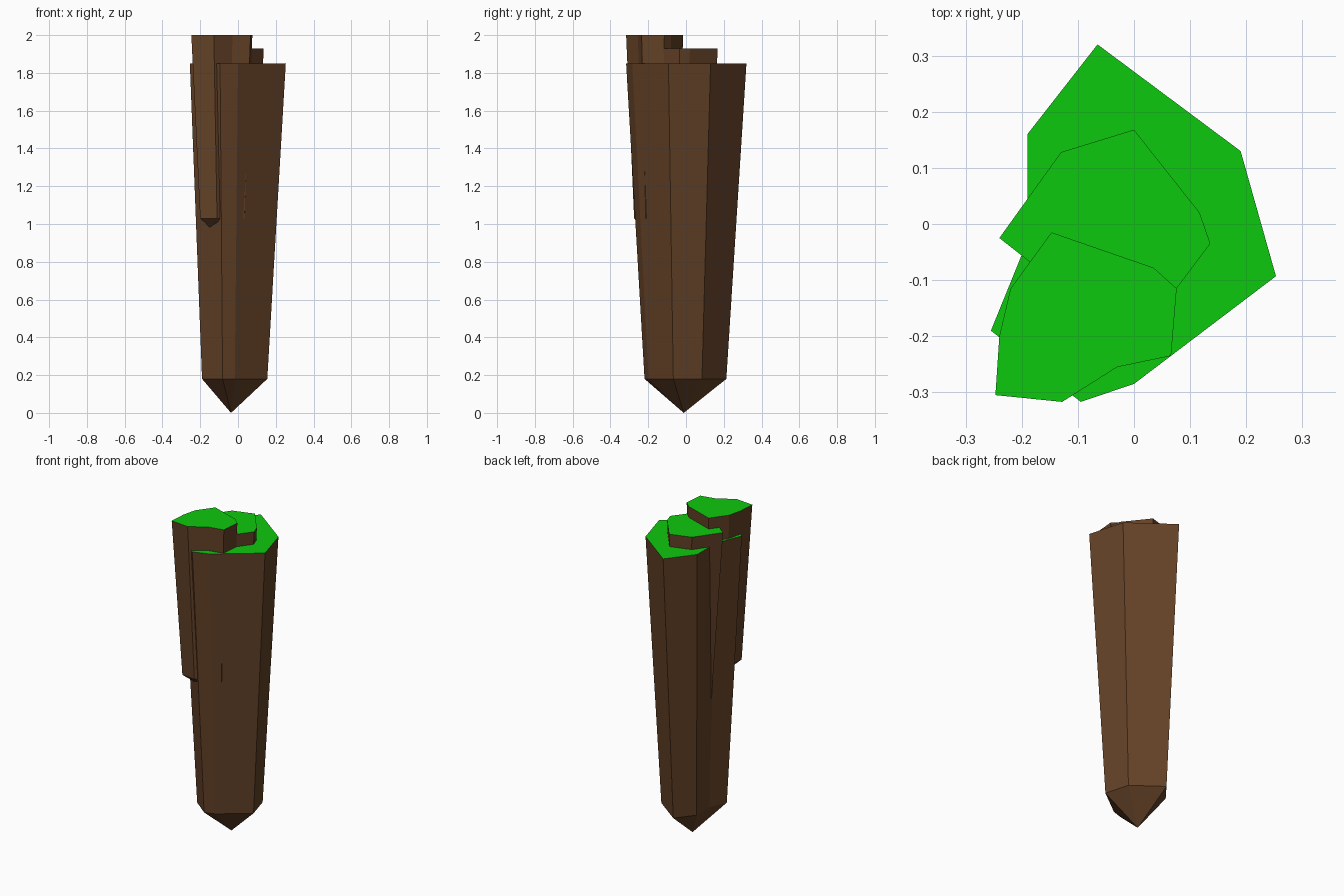
import bpy, bmesh

if "Cube" in bpy.data.objects:
    bpy.data.objects.remove(bpy.data.objects["Cube"])


def material(name, color):
    m = bpy.data.materials.new(name)
    m.diffuse_color = color
    m.use_nodes = True
    m.node_tree.nodes["Principled BSDF"].inputs["Base Color"].default_value = m.diffuse_color
    return m


earth = material("earth", (0.125, 0.053, 0.02, 1))
grass = material("grass", (0.004, 0.58, 0.004, 1))


def rock_column(name, outline, top, ring, tip, scale, shift):
    """Flat grassy top, tapering faceted sides and a pointed underside."""
    bm = bmesh.new()
    upper = [bm.verts.new((x, y, top)) for x, y in outline]
    lower = [bm.verts.new((x * scale + shift[0], y * scale + shift[1], ring))
             for x, y in outline]
    point = bm.verts.new(tip)
    cap = bm.faces.new(upper)
    cap.material_index = 1
    n = len(outline)
    for i in range(n):
        j = (i + 1) % n
        bm.faces.new((upper[i], lower[i], lower[j], upper[j]))
        bm.faces.new((lower[i], point, lower[j]))
    bmesh.ops.recalc_face_normals(bm, faces=bm.faces)
    mesh = bpy.data.meshes.new(name)
    bm.to_mesh(mesh)
    bm.free()
    mesh.materials.append(earth)
    mesh.materials.append(grass)
    obj = bpy.data.objects.new(name, mesh)
    bpy.context.collection.objects.link(obj)
    return obj


# Main column, full height down to the ground point
rock_column("main_column",
            [(-0.065, 0.32), (-0.19, 0.16), (-0.19, -0.03), (-0.255, -0.19),
             (-0.095, -0.317), (0.0, -0.285), (0.253, -0.093), (0.19, 0.13)],
            1.85, 0.18, (-0.037, -0.012, 0.0), 0.68, (-0.017, -0.004))

# Middle step, mostly sunk into the main column
rock_column("middle_step",
            [(0.0, 0.168), (-0.13, 0.128), (-0.24, -0.025), (-0.11, -0.127),
             (0.0, -0.15), (0.06, -0.136), (0.136, -0.035), (0.117, 0.02)],
            1.93, 0.87, (-0.03, 0.0, 0.76), 0.68, (-0.002, 0.0))

# Highest step, overhanging the front left corner
rock_column("high_step",
            [(-0.147, -0.015), (-0.22, -0.115), (-0.24, -0.2),
             (-0.247, -0.305), (-0.128, -0.317), (-0.03, -0.255),
             (0.066, -0.235), (0.076, -0.115), (0.035, -0.078)],
            2.0, 1.03, (-0.09, -0.16, 0.925), 0.75, (-0.015, -0.037))
